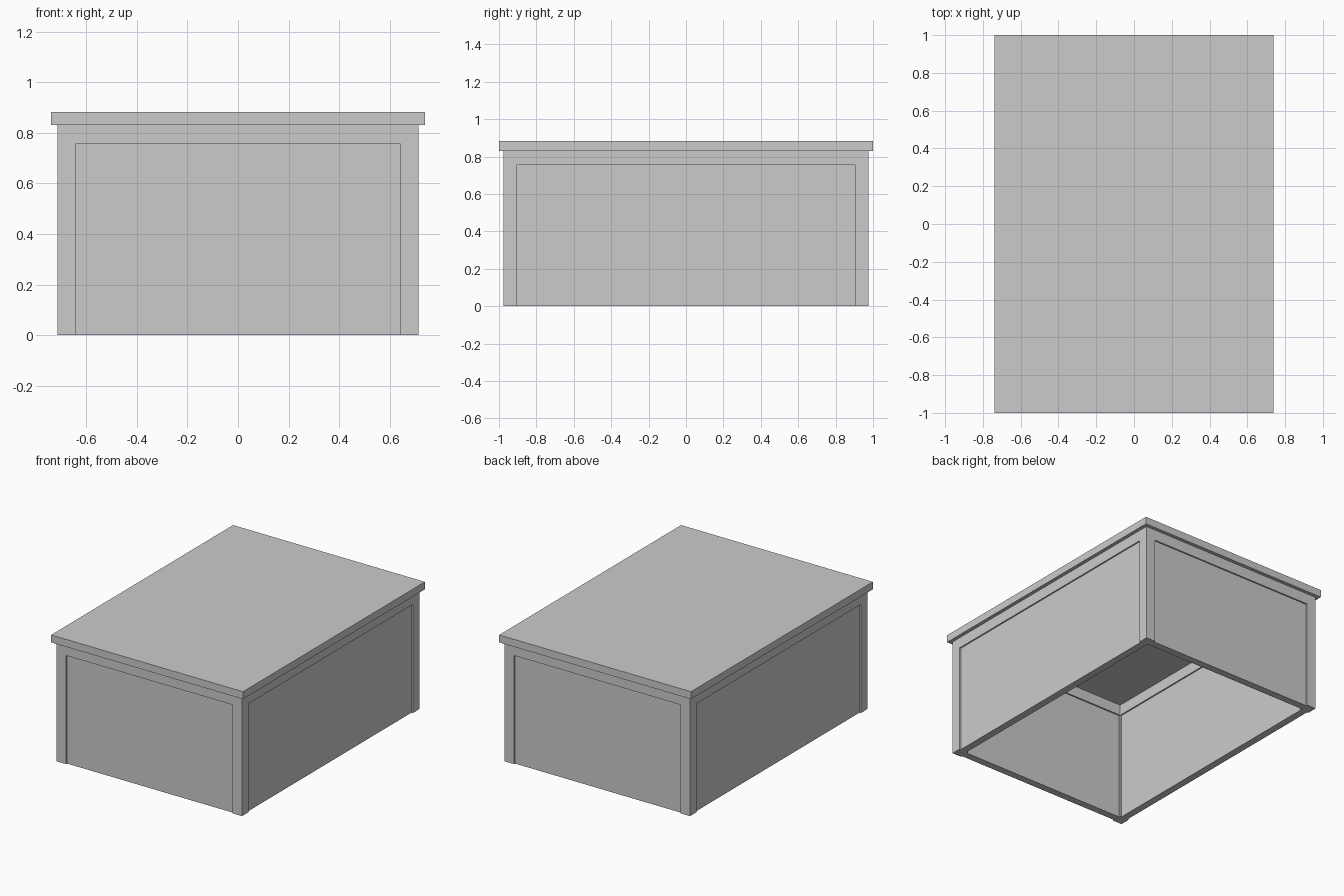
import bpy

if "Cube" in bpy.data.objects:
    bpy.data.objects.remove(bpy.data.objects["Cube"])

X, Y = 0.713, 0.975        # outer half sizes of the base
LEG = 0.071                # post and rail section
RAIL_Z, TOP_Z, HEIGHT = 0.755, 0.83, 0.882
RECESS = 0.01              # panel set-back on both faces


def box(name, lo, hi):
    bpy.ops.mesh.primitive_cube_add(size=1, location=[(a + b) / 2 for a, b in zip(lo, hi)])
    ob = bpy.context.object
    ob.name = name
    ob.scale = [b - a for a, b in zip(lo, hi)]
    bpy.ops.object.transform_apply(location=True, rotation=True, scale=True)
    return ob


def mirror(ob, x=False, y=False):
    m = ob.modifiers.new("Mirror", 'MIRROR')
    m.use_axis = (x, y, False)
    m.use_mirror_merge = False


# Overhanging top slab
box("table_top", (-0.738, -1, TOP_Z), (0.738, 1, HEIGHT))

# Four corner posts
mirror(box("corner_posts", (X - LEG, Y - LEG, 0), (X, Y, TOP_Z)), x=True, y=True)

# Rails under the top
mirror(box("side_rails", (X - LEG, LEG - Y, RAIL_Z), (X, Y - LEG, TOP_Z)), x=True)
mirror(box("end_rails", (LEG - X, Y - LEG, RAIL_Z), (X - LEG, Y, TOP_Z)), y=True)

# Recessed panels between the posts
mirror(box("side_panels", (X - LEG + RECESS, LEG - Y, 0),
           (X - RECESS, Y - LEG, RAIL_Z)), x=True)
mirror(box("end_panels", (LEG - X, Y - LEG + RECESS, 0),
           (X - LEG, Y - RECESS, RAIL_Z)), y=True)
